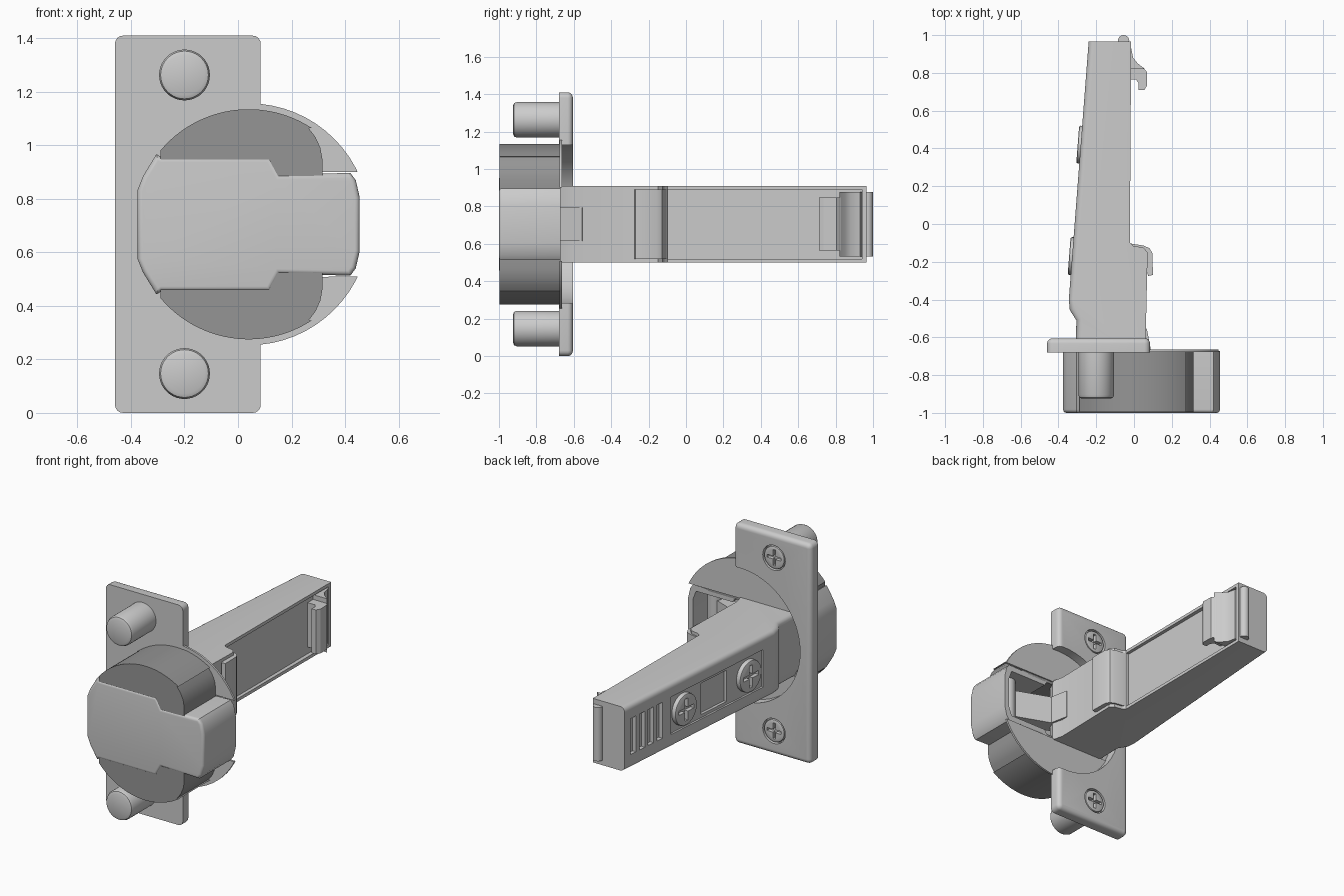
import bpy, bmesh, math
from mathutils import Vector

if "Cube" in bpy.data.objects:
    bpy.data.objects.remove(bpy.data.objects["Cube"])

ZC = 0.705          # mid height
CX = 0.04           # cup centre x


def prism(name, pts, a, b, axis='y', bevel=None, width=0.03, seg=4):
    """Extrude a 2D outline: axis y takes (x, z) points, axis z takes (x, y)."""
    place = (lambda p, t: (p[0], t, p[1])) if axis == 'y' else (lambda p, t: (p[0], p[1], t))
    bm = bmesh.new()
    lo = [bm.verts.new(place(p, a)) for p in pts]
    hi = [bm.verts.new(place(p, b)) for p in pts]
    bm.faces.new(lo)
    bm.faces.new(hi)
    n = len(pts)
    for i in range(n):
        j = (i + 1) % n
        bm.faces.new((lo[i], lo[j], hi[j], hi[i]))
    bmesh.ops.recalc_face_normals(bm, faces=bm.faces)
    if bevel:
        edges = [e for e in bm.edges if bevel(e.verts[0].co, e.verts[1].co)]
        bmesh.ops.bevel(bm, geom=edges, offset=width, segments=seg, profile=0.5,
                        affect='EDGES', clamp_overlap=True)
    me = bpy.data.meshes.new(name)
    bm.to_mesh(me)
    bm.free()
    ob = bpy.data.objects.new(name, me)
    bpy.context.collection.objects.link(ob)
    return ob


def box(name, x0, x1, y0, y1, z0, z1):
    return prism(name, [(x0, y0), (x1, y0), (x1, y1), (x0, y1)], z0, z1, 'z')


def arc(cx, cz, r, a0, a1, n):
    return [(cx + r * math.cos(math.radians(a0 + (a1 - a0) * i / n)),
             cz + r * math.sin(math.radians(a0 + (a1 - a0) * i / n))) for i in range(n + 1)]


def circle(cx, cz, r, n=64):
    return arc(cx, cz, r, 0, 360 - 360 / n, n - 1)


def mirrored(half):
    """Close an outline given as (x, height above mid line)."""
    return [(x, ZC + z) for x, z in half] + [(x, ZC - z) for x, z in reversed(half)]


def cut(ob, cutter):
    cutter.hide_render = True
    m = ob.modifiers.new('cut', 'BOOLEAN')
    m.operation = 'DIFFERENCE'
    m.solver = 'EXACT'
    m.object = cutter
    bpy.context.view_layer.update()
    bpy.context.view_layer.objects.active = ob
    bpy.ops.object.modifier_apply(modifier=m.name)
    bpy.data.objects.remove(cutter)


def cross_screw(name, loc, normal, r, h, up):
    """Cross-head screw whose top sits at loc, facing along normal."""
    ob = prism(name, circle(0, 0, r, 32), -h, 0, 'z', lambda p, q: p.z == q.z == 0, 0.008, 2)
    w, l = r * 0.13, r * 0.7
    cross = [(w, l), (w, w), (l, w), (l, -w), (w, -w), (w, -l),
             (-w, -l), (-w, -w), (-l, -w), (-l, w), (-w, w), (-w, l)]
    cut(ob, prism('cutter', cross, -h * 0.55, 0.05, 'z'))
    ob.rotation_euler = Vector(normal).to_track_quat('Z', up).to_euler()
    ob.location = loc


# Mounting plate with rounded back edges and a round hole for the cup
corners = []
for cx, cz, a in ((0.055, 1.38, 0), (-0.43, 1.38, 90), (-0.43, 0.03, 180), (0.055, 0.03, 270)):
    corners += arc(cx, cz, 0.03, a, a + 90, 4)
plate = prism('mounting_plate', corners, -0.68, -0.605, 'y',
              lambda p, q: p.y > -0.61 and q.y > -0.61, 0.028, 5)
cut(plate, prism('cutter', circle(CX, ZC, 0.425), -0.8, -0.5))
for s in (1, -1):
    cut(plate, prism('cutter', circle(-0.2, ZC + s * 0.555, 0.08, 32), -0.63, -0.5))

# Thin round rim around the cup mouth
rim = prism('cup_rim', circle(CX, ZC, 0.452), -0.677, -0.664)
cut(rim, prism('cutter', mirrored([(-0.36, 0.2), (0.55, 0.195)]), -0.8, -0.5))

# Dowels, plate screws and the two dark half-moon cup sides
dark = bpy.data.materials.new('dark_grey')
dark.diffuse_color = (0.3, 0.3, 0.3, 1)
dark.use_nodes = True
dark.node_tree.nodes["Principled BSDF"].inputs["Base Color"].default_value = dark.diffuse_color
for s, side in ((1, 'upper'), (-1, 'lower')):
    z = ZC + s * 0.558
    prism(side + '_dowel', circle(-0.2, z, 0.095, 40), -0.925, -0.67, 'y',
          lambda p, q: p.y < -0.92 and q.y < -0.92, 0.02, 2)
    cross_screw(side + '_plate_screw', (-0.2, -0.606, ZC + s * 0.555), (0, 1, 0), 0.072, 0.05, 'Y')
    moon = [(-0.29, 0.18), (0.315, 0.18), (0.316, 0.24), (0.308, 0.285), (0.29, 0.325), (0.265, 0.358)]
    moon += arc(CX, 0, 0.43, 57, 140, 24)
    cup = prism(side + '_cup_side', [(x, ZC + s * h) for x, h in moon], -0.996, -0.672)
    cup.data.materials.append(dark)

# Light cup body, hollow and open at the back
body = prism('cup_body', mirrored([(-0.375, 0.13), (-0.355, 0.18), (-0.305, 0.262), (-0.285, 0.25),
                                   (0.12, 0.25), (0.155, 0.185), (0.42, 0.192), (0.44, 0.165),
                                   (0.455, 0.1)]),
             -1.0, -0.672, 'y', lambda p, q: p.y < -0.99 and q.y < -0.99, 0.04, 5)
cut(body, prism('cutter', mirrored([(-0.345, 0.12), (-0.29, 0.205), (0.11, 0.205), (0.14, 0.155),
                                    (0.4, 0.155), (0.42, 0.1)]), -0.95, -0.5))

# Hinge arm
arm = prism('hinge_arm', [(-0.31, -0.72), (-0.305, -0.51), (-0.34, -0.455), (-0.345, -0.4),
                          (-0.24, 0.965), (-0.015, 0.965), (-0.022, -0.1), (-0.005, -0.115),
                          (0.05, -0.125), (0.072, -0.15), (0.062, -0.6), (0.08, -0.67), (0.06, -0.72)],
            ZC - 0.205, ZC + 0.205, 'z',
            lambda p, q: p.z == q.z and max(p.x, q.x) < -0.2, 0.03, 4)
cut(arm, box('cutter', -0.27, 0.03, -0.8, -0.5, ZC - 0.17, ZC + 0.17))
cut(arm, box('cutter', -0.042, 0.2, -0.1, 0.94, ZC - 0.185, ZC + 0.185))

# Recesses on the sloping outer face: long panel, square window, end slots
SLOPE = 0.105 / 1.365
NORMAL = Vector((-1, SLOPE, 0)).normalized()


def face_x(y):
    return -0.345 + (y + 0.4) * SLOPE


def face_cutter(y0, y1, h, depth):
    a, b = face_x(y0), face_x(y1)
    return prism('cutter', [(a - 0.1, y0), (a + depth, y0), (b + depth, y1), (b - 0.1, y1)],
                 ZC - h, ZC + h, 'z')


cut(arm, face_cutter(-0.3, 0.54, 0.12, 0.012))
cut(arm, face_cutter(0.02, 0.25, 0.1, 0.03))
for i in range(4):
    y = 0.62 + i * 0.08
    cut(arm, face_cutter(y, y + 0.05, 0.115, 0.025))

# Adjusting screws
for name, y in (('front', -0.17), ('rear', 0.42)):
    cross_screw(name + '_adjusting_screw', Vector((face_x(y), y, ZC)) + NORMAL * 0.016,
                NORMAL, 0.1, 0.045, 'Y')

# Hooked tab on the inner side of the arm
prism('hook_tab', [(-0.022, -0.103), (0.05, -0.114), (0.082, -0.128), (0.098, -0.155), (0.1, -0.27),
                   (0.075, -0.275), (0.05, -0.2), (-0.022, -0.14)], ZC - 0.185, ZC + 0.185, 'z')

# Spring clip at the far end
prism('clip_roll', circle(-0.055, 0.97, 0.03, 24), ZC - 0.172, ZC + 0.172, 'z')
prism('clip_wedge', [(-0.05, 0.95), (-0.015, 0.93), (-0.005, 0.88), (0.02, 0.85), (0.058, 0.82),
                     (-0.05, 0.82)], ZC - 0.172, ZC + 0.172, 'z')
prism('clip_catch', [(-0.05, 0.83), (0.05, 0.828), (0.068, 0.805), (0.07, 0.735), (0.055, 0.71),
                     (0.025, 0.71), (0.025, 0.745), (0.01, 0.765), (-0.05, 0.765)],
      ZC - 0.142, ZC + 0.142, 'z')

# Link between arm and cup, with its pivot pin
prism('hinge_link', [(-0.02, -0.52), (0.068, -0.555), (0.09, -0.67), (0.33, -0.76), (0.33, -0.83),
                     (0.05, -0.76), (-0.02, -0.72)], ZC - 0.09, ZC + 0.09, 'z')
prism('pivot_pin', circle(0.34, -0.78, 0.045, 24), ZC - 0.16, ZC + 0.16, 'z')

# Smooth shading with sharp edges kept
bpy.ops.object.select_all(action='SELECT')
bpy.context.view_layer.objects.active = arm
bpy.ops.object.shade_smooth_by_angle(angle=math.radians(30))
